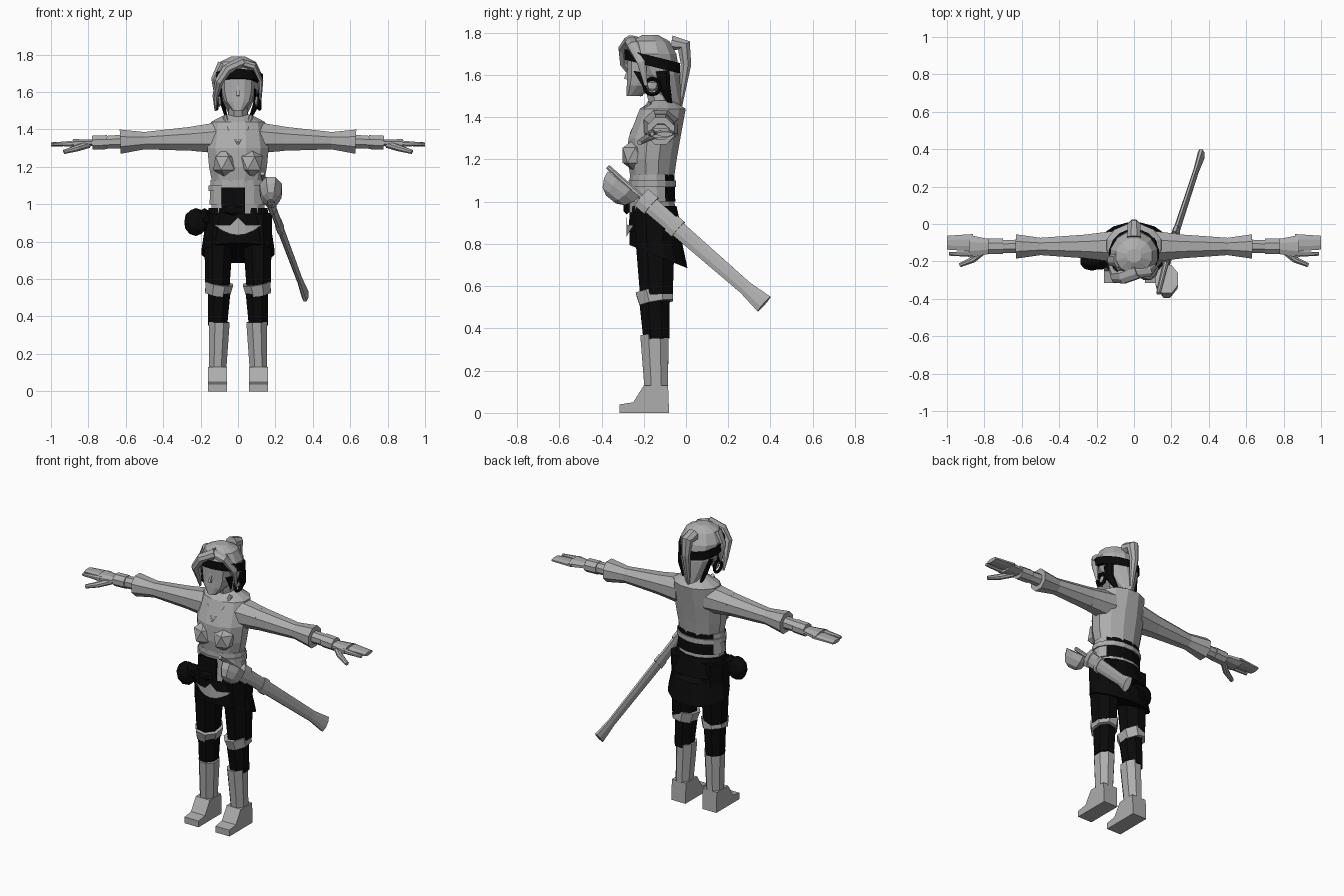
import bpy, bmesh
from math import cos, sin, pi, sqrt
from mathutils import Vector

default_cube = bpy.data.objects.get("Cube")
if default_cube:
    bpy.data.objects.remove(default_cube)


def material(name, value):
    mat = bpy.data.materials.new(name)
    mat.use_nodes = True
    colour = (value, value, value, 1)
    mat.diffuse_color = colour
    mat.node_tree.nodes["Principled BSDF"].inputs["Base Color"].default_value = colour
    return mat


GREY = material("light grey", .42)
BLACK = material("black", .003)
ALONG_X, ALONG_Y, ALONG_Z = Vector((1, 0, 0)), Vector((0, 1, 0)), Vector((0, 0, 1))


def finish(name, bm, mat):
    bmesh.ops.recalc_face_normals(bm, faces=bm.faces)
    mesh = bpy.data.meshes.new(name)
    bm.to_mesh(mesh)
    bm.free()
    mesh.materials.append(mat)
    obj = bpy.data.objects.new(name, mesh)
    bpy.context.collection.objects.link(obj)
    return obj


def skin(name, mat, loops):
    """Bridge point loops and cap both ends."""
    bm = bmesh.new()
    rows = [[bm.verts.new(point) for point in loop] for loop in loops]
    count = len(rows[0])
    for low, high in zip(rows, rows[1:]):
        for i in range(count):
            j = (i + 1) % count
            bm.faces.new((low[i], low[j], high[j], high[i]))
    bm.faces.new(rows[0])
    bm.faces.new(rows[-1])
    return finish(name, bm, mat)


def angles(sides):
    return [2 * pi * (i + .5) / sides for i in range(sides)]


def boxed(value, power):
    return abs(value) ** power * (1 if value > 0 else -1)


def tube(name, mat, rings, flat, sides=12, power=1, slope=0):
    """Stack upright oval rings given as height, y centre and half width."""
    loops = []
    for z, y, radius in rings:
        loop = []
        for a in angles(sides):
            dy = radius * flat * boxed(sin(a), power)
            loop.append(Vector((radius * boxed(cos(a), power), y + dy, z - slope * dy)))
        loops.append(loop)
    return skin(name, mat, loops)


def path(name, mat, points, start, end, flat=1, ref=ALONG_X, sides=8):
    """Sweep an oval along points, its radius easing from start to end."""
    points = [Vector(p) for p in points]
    last = len(points) - 1
    loops = []
    for i, point in enumerate(points):
        tangent = (points[min(i + 1, last)] - points[max(i - 1, 0)]).normalized()
        across = tangent.cross(ref).normalized()
        wide = across.cross(tangent)
        radius = start + (end - start) * (i / last) ** 2
        loops.append([point + radius * (wide * cos(a) + across * flat * sin(a))
                      for a in angles(sides)])
    return skin(name, mat, loops)


def ball(name, mat, centre, size, detail=1):
    bm = bmesh.new()
    bmesh.ops.create_icosphere(bm, subdivisions=detail, radius=1)
    bmesh.ops.scale(bm, vec=size, verts=bm.verts)
    bmesh.ops.translate(bm, vec=centre, verts=bm.verts)
    return finish(name, bm, mat)


# Torso and neck
tube("torso", GREY, [(.95, -.16, .15), (1.1, -.16, .14), (1.2, -.16, .16),
                     (1.3, -.15, .17), (1.44, -.11, .15), (1.48, -.11, .07)], flat=.75)
path("neck", GREY, [(0, -.11, 1.44), (0, -.15, 1.55)], start=.06, end=.05)

# Sash: black across the back, grey at the sides, black panel in front
sash = tube("sash", GREY, [(1, -.16, .155), (1.13, -.16, .15)], flat=.72, sides=16)
sash.data.materials.append(BLACK)
for face in sash.data.polygons:
    face.material_index = int(face.normal.y > .5)
tube("belt", GREY, [(1.07, -.16, .16), (1.1, -.16, .16)], flat=.72, sides=16)
path("front_sash_panel", BLACK, [(-.025, -.26, .95), (-.025, -.26, 1.09)],
     start=.09, end=.09, flat=.3, sides=4)
ball("sash_knot", BLACK, (-.03, -.28, .97), (.06, .02, .03))

# Skirt, its hem dropping towards the back
tube("skirt", BLACK, [(.98, -.155, .16), (.86, -.145, .185)], flat=.7, sides=16)
tube("skirt_hem", BLACK, [(.87, -.145, .18), (.74, -.13, .2)], flat=.7, sides=16, slope=.4)

# Crescent plate with a central spike
bm = bmesh.new()
columns = []
for step in range(-3, 4):
    x = step * .04
    y = -.146 - .135 * sqrt(1 - (x / .19) ** 2)
    low = .835 + .05 * (step / 3) ** 2
    high = .89 if step else .93
    columns.append([bm.verts.new((x, y, z)) for z in (low, high)])
for left, right in zip(columns, columns[1:]):
    bm.faces.new((left[0], right[0], right[1], left[1]))
finish("crescent_emblem", bm, GREY)

for sign, side in ((1, "left"), (-1, "right")):

    def spot(x, y, z):
        return Vector((sign * x, y, z))

    # Chest and collar
    ball(side + "_breast", GREY, spot(.07, -.24, 1.22), (.07, .07, .08))
    path(side + "_collar", GREY, [spot(.07, -.17, 1.47), spot(.05, -.22, 1.4), spot(0, -.26, 1.32)],
         start=.012, end=.008)

    # Legs and boots
    def leg(part, mat, top, bottom, start, end):
        path(side + part, mat, [spot(.1, -.15, top), spot(.11, -.14, bottom)], start, end, flat=1.2)

    leg("_thigh", BLACK, top=.95, bottom=.56, start=.09, end=.07)
    leg("_knee_band", GREY, top=.58, bottom=.52, start=.08, end=.072)
    leg("_calf", BLACK, top=.54, bottom=.35, start=.065, end=.056)
    leg("_boot_shaft", GREY, top=.37, bottom=.1, start=.06, end=.05)
    foot = [(-.315, 0), (-.315, .04), (-.25, .05), (-.2, .13), (-.085, .13), (-.08, 0)]
    skin(side + "_foot", GREY, [[spot(x, y, z) for y, z in foot] for x in (.06, .16)])

    # Arms, drooping slightly towards the hands
    def arm(part, inner, outer, start, end, flat=1, y=-.12):
        ends = [spot(x, y, 1.36 - .04 * x) for x in (inner, outer)]
        path(side + part, GREY, ends, start, end, flat, ALONG_Y)

    arm("_shoulder", inner=.1, outer=.25, start=.09, end=.07)
    arm("_sleeve", inner=.24, outer=.5, start=.07, end=.05)
    arm("_cuff", inner=.5, outer=.63, start=.05, end=.07)
    arm("_forearm", inner=.6, outer=.72, start=.04, end=.036)
    arm("_wrist_band", inner=.7, outer=.78, start=.045, end=.045, flat=.9)
    arm("_palm", inner=.76, outer=.88, start=.04, end=.065, flat=.4)
    arm("_fingers", inner=.86, outer=1, start=.05, end=.04, flat=.3, y=-.1)
    arm("_forefinger", inner=.86, outer=.99, start=.018, end=.01, y=-.16)
    path(side + "_thumb", GREY, [spot(.8, -.14, 1.32), spot(.86, -.19, 1.3), spot(.93, -.22, 1.28)],
         start=.02, end=.012, ref=ALONG_Z)

    # Ear, its ring and the painted cheek
    ball(side + "_ear", GREY, spot(.1, -.16, 1.55), (.02, .03, .03))
    bpy.ops.mesh.primitive_torus_add(major_segments=12, minor_segments=5,
                                     major_radius=.036, minor_radius=.01,
                                     location=spot(.115, -.16, 1.545), rotation=(0, pi / 2, 0))
    bpy.context.object.name = side + "_ear_ring"
    bpy.context.object.data.materials.append(BLACK)
    cheek = [(.093, -.25, 1.62), (.1, -.19, 1.61), (.087, -.19, 1.52)]
    skin(side + "_cheek_mark", BLACK,
         [[spot(x + shift, y, z) for x, y, z in cheek] for shift in (-.006, 0)])

# Head
tube("head", GREY, [(1.5, -.25, .03), (1.55, -.2, .075), (1.6, -.18, .09), (1.71, -.175, .095)],
     flat=1.1, power=.7)
path("nose", GREY, [(0, -.27, 1.64), (0, -.285, 1.58)], start=.006, end=.012, sides=4)

# Hair, tapering to a point at the nape, with a tilted band
tube("hair", GREY, [(1.42, -.035, .015), (1.5, -.08, .06), (1.6, -.13, .11), (1.7, -.165, .13),
                    (1.76, -.17, .1), (1.79, -.17, .04)], flat=.95)
tube("headband", BLACK, [(1.64, -.16, .135), (1.69, -.16, .135)], flat=1, sides=16, slope=.25)
path("ponytail", GREY, [(0, -.07, 1.75), (0, -.01, 1.74), (0, 0, 1.65), (0, -.03, 1.44)],
     start=.04, end=.01)


def lock(name, mat, points, start):
    path(name, mat, points, start, end=.008, flat=.7, ref=ALONG_Y)


lock("right_fringe", GREY, [(.02, -.25, 1.76), (-.06, -.28, 1.72), (-.1, -.28, 1.66),
                            (-.12, -.23, 1.58), (-.12, -.21, 1.5)], start=.045)
lock("left_fringe", GREY, [(0, -.26, 1.76), (.08, -.25, 1.74), (.12, -.21, 1.66), (.12, -.19, 1.55)],
     start=.035)
lock("right_side_lock", GREY, [(-.08, -.19, 1.75), (-.12, -.19, 1.67), (-.12, -.18, 1.57)], start=.045)
lock("left_dark_lock", BLACK, [(.1, -.11, 1.62), (.1, -.1, 1.54), (.06, -.07, 1.45)], start=.035)
lock("right_dark_lock", BLACK, [(-.1, -.11, 1.61), (-.08, -.09, 1.53), (-.05, -.05, 1.42)], start=.02)

# Hip pouch
ball("pouch", BLACK, (-.225, -.2, .905), (.065, .05, .075), detail=2)
ball("pouch_strap", BLACK, (-.18, -.2, .93), (.05, .05, .05))

# Sword: scabbard, fittings, shell guard and grip
hilt, tip = Vector((.17, -.21, 1.02)), Vector((.36, .37, .515))


def scabbard(part, near, far, start, end):
    path("scabbard" + part, GREY, [hilt.lerp(tip, near), hilt.lerp(tip, far)], start, end, flat=2.5)


scabbard("_body", near=0, far=.9, start=.018, end=.014)
scabbard("_collar", near=0, far=.08, start=.022, end=.022)
scabbard("_band", near=.24, far=.3, start=.02, end=.02)
scabbard("_tip", near=.84, far=1, start=.014, end=.02)
rim, bulge = Vector((.176, -.295, 1.085)), Vector((0, -.06, -.075))
path("shell_guard", GREY, [rim + bulge * depth for depth in (0, .4, .8, 1)],
     start=.065, end=.02, flat=1.6)
path("grip", GREY, [(.13, -.37, 1.165), hilt], start=.012, end=.015)
